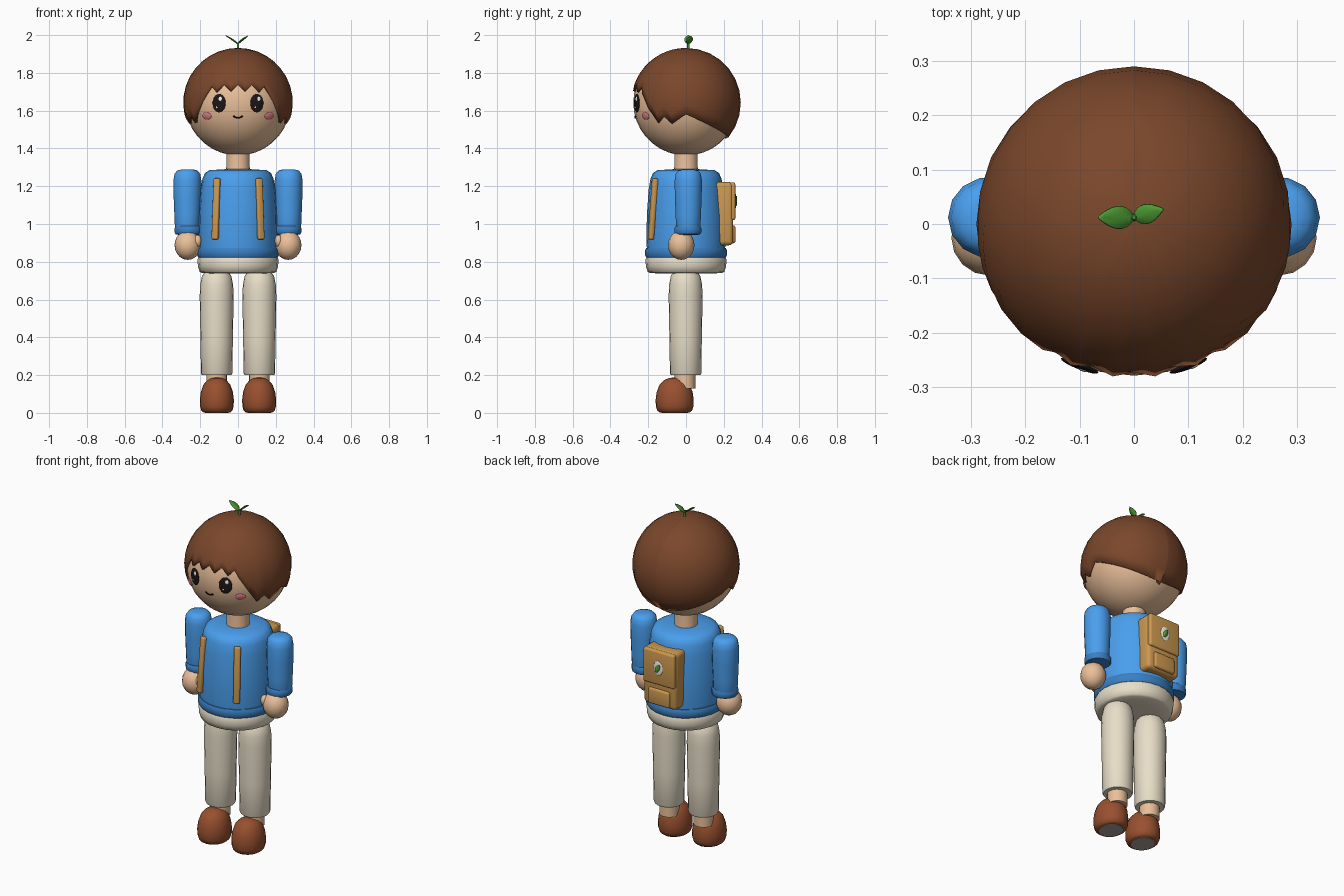
import bpy, bmesh, math
from mathutils import Vector

if "Cube" in bpy.data.objects:
    bpy.data.objects.remove(bpy.data.objects["Cube"])

HEAD = Vector((0, 0, 1.642))
HEAD_R = 0.279


def material(name, hexcol):
    rgb = [int(hexcol[i:i + 2], 16) / 255 for i in (0, 2, 4)]
    lin = [c / 12.92 if c < 0.04 else ((c + 0.055) / 1.055) ** 2.4 for c in rgb]
    m = bpy.data.materials.new(name)
    m.diffuse_color = (*lin, 1)
    m.use_nodes = True
    m.node_tree.nodes["Principled BSDF"].inputs["Base Color"].default_value = m.diffuse_color
    return m


SKIN = material("skin", "EBC09A")
HAIR = material("hair", "7A472B")
BLUE = material("shirt_blue", "4A9FEE")
DARKBLUE = material("trim_blue", "3A80C4")
CREAM = material("trouser_cream", "E8DEC8")
SHOE = material("shoe_brown", "98502F")
TAN = material("bag_tan", "CC9850")
GREEN = material("leaf_green", "4FA035")
DARK = material("eye_dark", "1E1616")
WHITE = material("white", "F5F2EA")
PINK = material("cheek_pink", "DE7C88")
SOLE = material("sole_grey", "A8A098")


def finish(name, bm, mat, loc=(0, 0, 0), rot=(0, 0, 0), scale=(1, 1, 1), angle=45):
    bmesh.ops.recalc_face_normals(bm, faces=bm.faces)
    me = bpy.data.meshes.new(name)
    bm.to_mesh(me)
    bm.free()
    ob = bpy.data.objects.new(name, me)
    bpy.context.collection.objects.link(ob)
    ob.location, ob.rotation_euler, ob.scale = loc, rot, scale
    me.materials.append(mat)
    bpy.ops.object.select_all(action='DESELECT')
    ob.select_set(True)
    bpy.context.view_layer.objects.active = ob
    bpy.ops.object.shade_smooth_by_angle(angle=math.radians(angle))
    return ob


def lathe(name, profile, mat, seg=24, **kw):
    """Revolve (radius, z) points about z and cap both ends."""
    bm = bmesh.new()
    rings = [[bm.verts.new((r * math.cos(2 * math.pi * i / seg), r * math.sin(2 * math.pi * i / seg), z))
              for i in range(seg)] for r, z in profile]
    for a, b in zip(rings, rings[1:]):
        for i in range(seg):
            j = (i + 1) % seg
            bm.faces.new((a[i], a[j], b[j], b[i]))
    bm.faces.new(rings[0])
    bm.faces.new(rings[-1])
    return finish(name, bm, mat, **kw)


def ball(name, loc, scale, mat, rot=(0, 0, 0), seg=16):
    bm = bmesh.new()
    bmesh.ops.create_uvsphere(bm, u_segments=seg, v_segments=seg * 2 // 3, radius=1)
    return finish(name, bm, mat, loc, rot, scale)


def box(name, loc, size, mat, bevel, rot=(0, 0, 0)):
    bm = bmesh.new()
    bmesh.ops.create_cube(bm, size=1)
    bmesh.ops.scale(bm, vec=size, verts=bm.verts)
    bmesh.ops.bevel(bm, geom=bm.edges[:], offset=bevel, segments=3, profile=0.5, affect='EDGES')
    return finish(name, bm, mat, loc, rot)


def on_face(x, z, lift=0.0):
    dz = z - HEAD.z
    return Vector((x, -math.sqrt(HEAD_R ** 2 - x * x - dz * dz), dz)) * (1 + lift / HEAD_R) + HEAD


def face_patch(name, x, z, rx, rz, mat, lift=0.0, depth=0.007):
    p = on_face(x, z, lift)
    d = p - HEAD
    rot = (-math.asin(d.z / d.length), 0, math.atan2(d.x, -d.y))
    ball(name, p, (rx, depth, rz), mat, rot)


def leaf(name, loc, length, width, mat, rot, thick=0.004):
    """Pointed leaf along +x with a slight fold, lying in xy."""
    bm = bmesh.new()
    n, rows = 8, []
    for i in range(n + 1):
        t = i / n
        w = width / 2 * math.sin(math.pi * t ** 0.85) ** 0.8 if 0 < i < n else 0.001
        rows.append([bm.verts.new((t * length, k * w, abs(k) * w * 0.25)) for k in (-1, 0, 1)])
    for a, b in zip(rows, rows[1:]):
        for k in (0, 1):
            bm.faces.new((a[k], b[k], b[k + 1], a[k + 1]))
    ob = finish(name, bm, mat, loc, rot)
    s = ob.modifiers.new("thickness", 'SOLIDIFY')
    s.thickness, s.offset = thick, 0


# head and neck
ball("head", HEAD, (HEAD_R,) * 3, SKIN, seg=28)
lathe("neck", [(0.068, 1.25), (0.062, 1.30), (0.062, 1.40)], SKIN)

# hair cap with jagged fringe: (degrees from the front, hem height)
hem = [(0, 1.74), (8, 1.705), (16, 1.74), (24, 1.70), (31, 1.73), (36, 1.69), (46, 1.615),
       (57, 1.535), (65, 1.57), (74, 1.53), (82, 1.555), (90, 1.58)]
hem += [(a, 1.58 - 0.12 * math.sin(math.radians(a - 90))) for a in range(102, 181, 13)] + [(180, 1.46)]
hem += [(-a, z) for a, z in reversed(hem[1:-1])]
R, ROWS = 0.29, 10
bm = bmesh.new()
top = bm.verts.new((0, 0, R))
cols = []
for a, z in hem:
    t, end = math.radians(a), math.acos((z - HEAD.z) / R)
    cols.append([bm.verts.new((R * math.sin(p) * math.sin(t), -R * math.sin(p) * math.cos(t), R * math.cos(p)))
                 for p in (end * k / ROWS for k in range(1, ROWS + 1))])
for a, b in zip(cols, cols[1:] + cols[:1]):
    bm.faces.new((top, a[0], b[0]))
    for k in range(ROWS - 1):
        bm.faces.new((a[k], a[k + 1], b[k + 1], b[k]))
hair = finish("hair_cap", bm, HAIR, HEAD)
sol = hair.modifiers.new("thickness", 'SOLIDIFY')
sol.thickness, sol.offset = 0.02, -1

# face
for s, side in ((-1, "left"), (1, "right")):
    face_patch(f"eye_{side}", s * 0.1, 1.64, 0.037, 0.049, DARK)
    face_patch(f"eye_glint_{side}", s * 0.1 + 0.008, 1.662, 0.010, 0.012, WHITE, 0.006, 0.003)
    face_patch(f"eye_small_glint_{side}", s * 0.1 - 0.010, 1.618, 0.005, 0.006, WHITE, 0.005, 0.003)
    face_patch(f"cheek_{side}", s * 0.165, 1.572, 0.030, 0.020, PINK)
cu = bpy.data.curves.new("mouth", 'CURVE')
cu.dimensions, cu.bevel_depth, cu.bevel_resolution = '3D', 0.004, 2
cu.use_fill_caps = True
sp = cu.splines.new('POLY')
sp.points.add(6)
for i, p in enumerate(sp.points):
    u = i / 3 - 1
    p.co = (*on_face(u * 0.024, 1.562 + 0.010 * u * u, 0.001), 1)
cu.materials.append(DARK)
bpy.context.collection.objects.link(bpy.data.objects.new("mouth", cu))

# sprout on the head
lathe("sprout_stem", [(0.008, 1.915), (0.006, 1.94), (0.006, 1.957), (0.003, 1.962)], GREEN, 10, loc=(0, 0.012, 0))
leaf("sprout_leaf_left", (0, 0.012, 1.952), 0.080, 0.042, GREEN, (0, math.radians(-35), math.radians(180)))
leaf("sprout_leaf_right", (0, 0.012, 1.952), 0.070, 0.036, GREEN, (0, math.radians(-38), math.radians(16)))

# torso and hips
lathe("shirt", [(0.205, 0.85), (0.21, 0.90), (0.207, 1.05), (0.198, 1.18), (0.188, 1.24), (0.175, 1.27),
                (0.15, 1.285), (0.07, 1.29)], BLUE)
lathe("shirt_hem", [(0.19, 0.82), (0.21, 0.822), (0.217, 0.835), (0.217, 0.86), (0.211, 0.873), (0.195, 0.877)],
      DARKBLUE)
lathe("trouser_hips", [(0.12, 0.738), (0.19, 0.74), (0.203, 0.747), (0.212, 0.775), (0.215, 0.81), (0.205, 0.83)],
      CREAM)

for s, side in ((-1, "left"), (1, "right")):
    # legs and shoes
    lathe(f"trouser_leg_{side}", [(0.055, 0.2), (0.078, 0.2), (0.083, 0.21), (0.086, 0.4), (0.09, 0.62),
                                  (0.087, 0.68), (0.078, 0.725), (0.06, 0.75)], CREAM, 20, loc=(s * 0.113, -0.002, 0))
    lathe(f"ankle_{side}", [(0.055, 0.13), (0.055, 0.22)], SKIN, 16, loc=(s * 0.113, -0.005, 0))
    lathe(f"shoe_{side}", [(0.07, 0.002), (0.082, 0.012), (0.089, 0.035), (0.09, 0.07), (0.085, 0.11),
                           (0.072, 0.148), (0.052, 0.172), (0.028, 0.184), (0.008, 0.187)], SHOE, 20,
          loc=(s * 0.112, -0.06, 0), scale=(1, 1.12, 1))
    lathe(f"sole_{side}", [(0.062, 0), (0.062, 0.01)], SOLE, 20, loc=(s * 0.112, -0.06, 0), scale=(1, 1.12, 1))
    # arms and hands
    lathe(f"sleeve_{side}", [(0.06, 0.96), (0.066, 0.98), (0.069, 1.05), (0.073, 1.15), (0.074, 1.23),
                             (0.068, 1.265), (0.054, 1.283), (0.03, 1.289)], BLUE, 14, loc=(s * 0.268, 0.012, 0))
    lathe(f"cuff_{side}", [(0.055, 0.943), (0.068, 0.946), (0.073, 0.956), (0.073, 0.978), (0.066, 0.99)],
          DARKBLUE, 14, loc=(s * 0.263, 0.010, 0))
    ball(f"hand_{side}", (s * 0.266, -0.025, 0.888), (0.07, 0.07, 0.078), SKIN)
    ball(f"thumb_{side}", (s * 0.214, -0.055, 0.91), (0.022, 0.024, 0.032), SKIN, seg=12)
    # shoulder strap
    box(f"strap_{side}", (s * 0.116, -0.175, 1.08), (0.036, 0.026, 0.325), TAN, 0.008,
        (math.radians(-4.5), 0, math.radians(s * 25)))

# backpack
box("backpack_body", (0, 0.2, 1.055), (0.215, 0.1, 0.335), TAN, 0.022)
box("backpack_flap", (0, 0.246, 1.12), (0.205, 0.03, 0.2), TAN, 0.011)
box("backpack_pocket", (0, 0.245, 0.945), (0.14, 0.034, 0.095), TAN, 0.012)
ball("backpack_patch", (0, 0.261, 1.122), (0.030, 0.005, 0.042), WHITE)
leaf("patch_leaf", (0.012, 0.267, 1.097), 0.055, 0.026, GREEN, (math.radians(90), math.radians(-115), 0))
